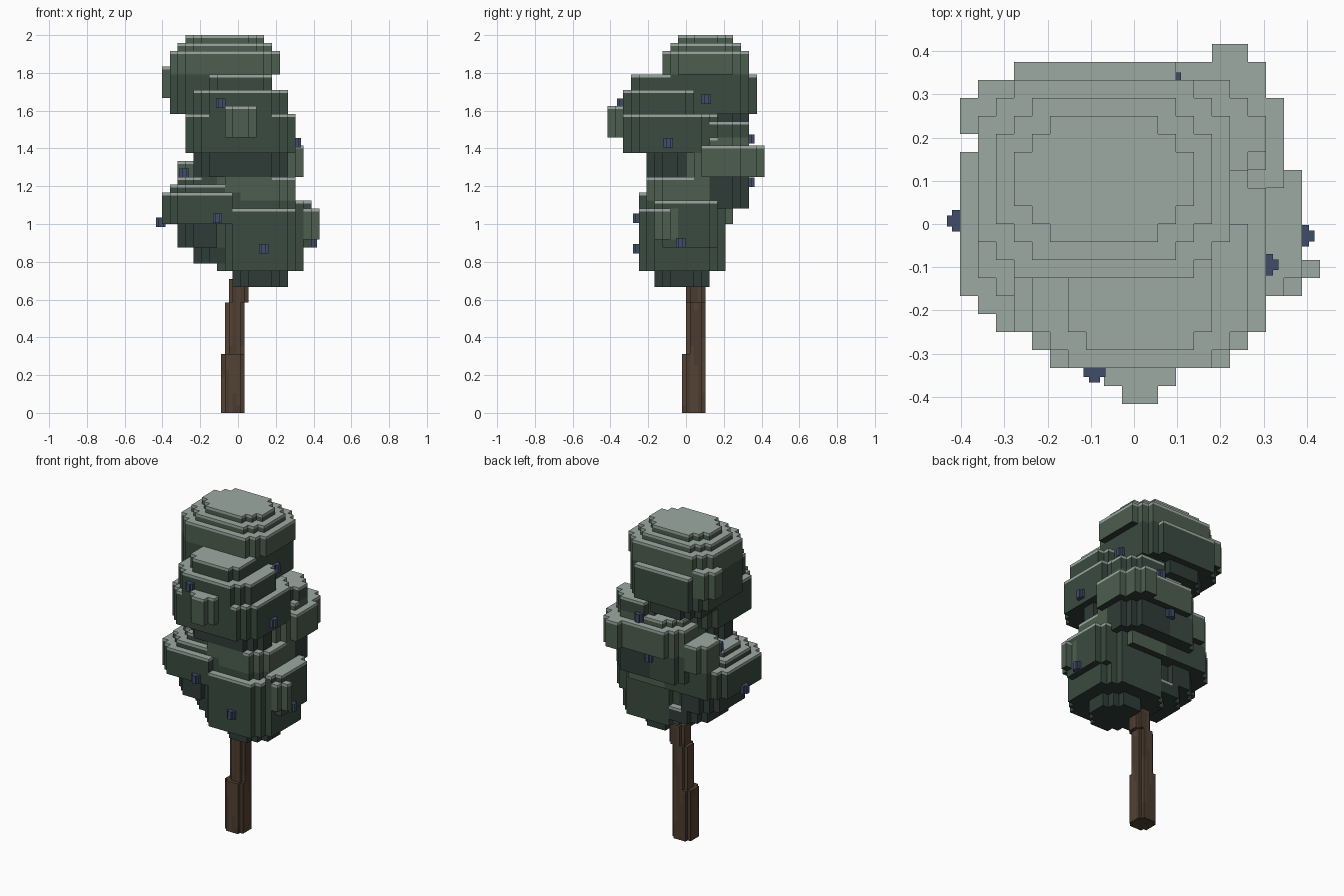
import bpy
import math
import random

if "Cube" in bpy.data.objects:
    bpy.data.objects.remove(bpy.data.objects["Cube"])

random.seed(4)
V = 1 / 24                      # leaf block size
ORIGIN = (-0.4028, -0.4167, 0)


def material(name, r, g, b):
    m = bpy.data.materials.new(name)
    m.diffuse_color = (r, g, b, 1)
    m.use_nodes = True
    m.node_tree.nodes["Principled BSDF"].inputs["Base Color"].default_value = m.diffuse_color
    return m


LEAF = [material("leaf_dark", .028, .046, .038), material("leaf_mid", .042, .07, .052),
        material("leaf_light", .075, .112, .078), material("leaf_frost", .34, .4, .37)]
BARK = [material("bark", .088, .054, .034), material("bark_dark", .07, .044, .029)]
BERRY = [material("berry", .05, .075, .14)]
DIRS = [tuple(s * (n == a) for n in range(3)) for a in range(3) for s in (1, -1)]
DARK, MID, LIGHT = range(3)


def slab(cells, part, tone, corner, x0, x1, y0, y1, z0, z1):
    """Fills a box of blocks whose upright corners are cut in steps."""
    for i in range(x0, x1):
        for j in range(y0, y1):
            if min(i - x0, x1 - 1 - i) + min(j - y0, y1 - 1 - j) >= corner:
                for k in range(z0, z1):
                    cells[i, j, k] = (part, tone)


def clump(cells, part, tone, box, under, ix, iy, top):
    """A rounded clump: dark drawn-in underside, top layers stepping inward."""
    x0, x1, y0, y1, z0, z1 = box
    for k in range(z0, z1):
        low = k < z0 + under
        t = max(0, k - (z1 - top) + 1)
        dx, dy = (ix, iy) if low else (t, t)
        slab(cells, part, DARK if low else tone, 2,
             x0 + dx, x1 - dx, y0 + dy, y1 - dy, k, k + 1)


def voxel_mesh(name, cells, part, origin, size, mats, cap=0.0):
    """Makes the outer faces of one part; exposed tops get a thin pale rim."""
    verts, faces, tones = {}, [], []

    def quad(lo, hi, d, tone):
        a = next(n for n in range(3) if d[n])
        u, w = (a + 1) % 3, (a + 2) % 3
        loop = []
        for s, t in ((0, 0), (1, 0), (1, 1), (0, 1))[::d[a]]:
            p = [0, 0, 0]
            p[a] = hi[a] if d[a] > 0 else lo[a]
            p[u] = hi[u] if s else lo[u]
            p[w] = hi[w] if t else lo[w]
            loop.append(verts.setdefault(tuple(round(q, 5) for q in p), len(verts)))
        faces.append(loop)
        tones.append(tone)

    for cell, (owner, tone) in cells.items():
        if owner != part:
            continue
        lo = [origin[n] + cell[n] * size for n in range(3)]
        hi = [q + size for q in lo]
        rim = cap > 0 and (cell[0], cell[1], cell[2] + 1) not in cells
        for d in DIRS:
            if tuple(cell[n] + d[n] for n in range(3)) in cells:
                continue
            if d[2]:
                quad(lo, hi, d, (3 if d[2] > 0 else DARK) if cap else tone)
            elif rim:
                z = hi[2] - cap
                quad(lo, [hi[0], hi[1], z], d, tone)
                quad([lo[0], lo[1], z], hi, d, 3)
            else:
                quad(lo, hi, d, tone)
    me = bpy.data.meshes.new(name)
    me.from_pydata(list(verts), [], faces)
    for m in mats:
        me.materials.append(m)
    me.polygons.foreach_set("material_index", tones)
    me.update()
    bpy.context.collection.objects.link(bpy.data.objects.new(name, me))


# Foliage clumps: box in blocks, underside height and inset, stepped top layers
leaves = {}
clump(leaves, "foliage_core", LIGHT, (6, 17, 5, 16, 24, 30), 0, 0, 0, 0)
clump(leaves, "foliage_lower_left", MID, (0, 11, 4, 16, 21, 30), 3, 2, 1, 2)
clump(leaves, "foliage_lower_right", MID, (7, 18, 4, 15, 16, 27), 2, 2, 2, 1)
clump(leaves, "foliage_back_right", LIGHT, (5, 18, 10, 19, 26, 35), 4, 1, 1, 1)
clump(leaves, "foliage_top", MID, (1, 14, 7, 19, 36, 43), 2, 2, 1, 0)
clump(leaves, "foliage_top", LIGHT, (1, 15, 7, 18, 43, 48), 0, 0, 0, 2)
clump(leaves, "foliage_middle_front", MID, (3, 17, 2, 14, 30, 38), 3, 1, 3, 0)

# Broad steps above, below and beside the clumps
slab(leaves, "foliage_lower_left", DARK, 2, 4, 11, 6, 15, 19, 21)
slab(leaves, "foliage_back_right", MID, 2, 4, 12, 11, 18, 26, 30)
slab(leaves, "foliage_back_right", MID, 2, 9, 17, 12, 18, 35, 37)
slab(leaves, "foliage_middle_front", MID, 2, 4, 16, 2, 12, 38, 41)
slab(leaves, "foliage_middle_front", MID, 1, 6, 14, 3, 10, 41, 43)
slab(leaves, "foliage_lower_right", MID, 1, 16, 19, 6, 14, 21, 27)

# Small knobs standing out from the sides
slab(leaves, "foliage_lower_right", LIGHT, 1, 17, 20, 6, 9, 22, 26)
slab(leaves, "foliage_lower_left", LIGHT, 1, 2, 6, 12, 17, 28, 32)
slab(leaves, "foliage_back_right", LIGHT, 1, 13, 17, 16, 20, 30, 34)
slab(leaves, "foliage_top", LIGHT, 1, 0, 4, 14, 18, 40, 44)
slab(leaves, "foliage_middle_front", LIGHT, 1, 8, 12, 0, 5, 35, 39)

for part in sorted({owner for owner, _ in leaves.values()}):
    voxel_mesh(part, leaves, part, ORIGIN, V, LEAF, 0.016)

# Trunk in half-size blocks, stepping sideways, with streaks of darker bark
wood, streak = {}, {}
slab(wood, "trunk", 0, 1, 0, 6, 0, 6, 0, 15)
slab(wood, "trunk", 0, 1, 1, 6, 1, 6, 15, 28)
slab(wood, "trunk", 0, 1, 2, 7, 1, 6, 28, 34)
for i, j, k in wood:
    key = (i, j, (k + 3 * i + 5 * j) // 14)
    wood[i, j, k] = ("trunk", streak.setdefault(key, random.randint(0, 1)))
voxel_mesh("trunk", wood, "trunk", (-0.0903, -0.0208, 0), V / 2, BARK)

# Berries: small stepped studs, found by moving inward until leaves are met
stud = {}
slab(stud, "berry", 0, 1, 0, 4, 0, 4, 0, 4)
S = 0.0125
SPOTS = [(179, 1.01), (-4, .9), (-17, 1.43), (-105, 1.64), (-113, 1.03),
         (-62, .87), (87, 1.22), (76, 1.45), (30, 1.66), (163, 1.27)]
for n, (angle, z) in enumerate(SPOTS):
    a, r = math.radians(angle), 0.5
    while r > 0:
        p = (r * math.cos(a), r * math.sin(a), z)
        if tuple(math.floor((p[m] - ORIGIN[m]) / V) for m in range(3)) in leaves:
            break
        r -= 0.005
    r += 0.008
    voxel_mesh(f"berry_{n + 1}", stud, "berry",
               (r * math.cos(a) - 2 * S, r * math.sin(a) - 2 * S, z - 2 * S), S, BERRY)
